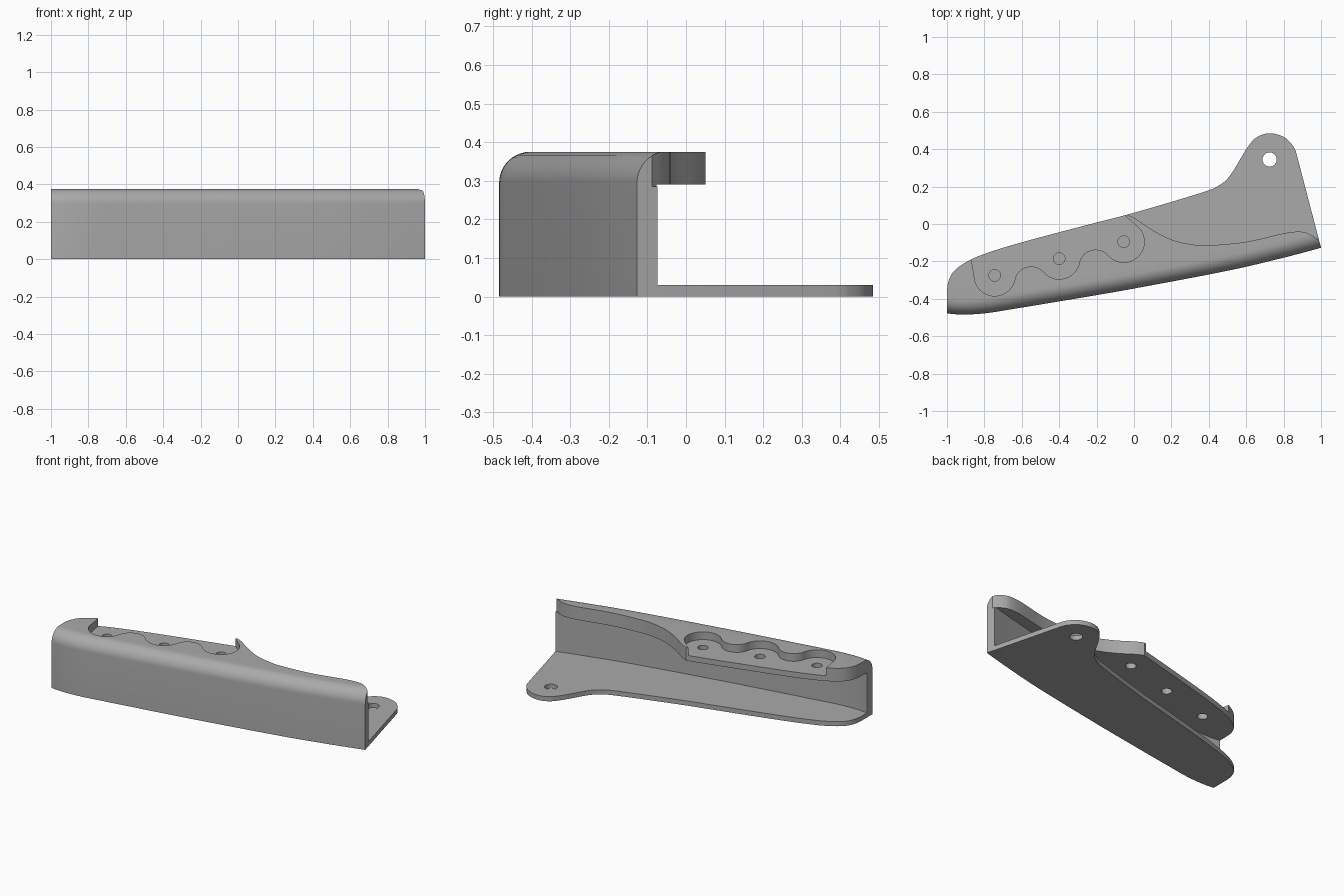
import bpy, bmesh, math
from mathutils import Vector

if "Cube" in bpy.data.objects:
    bpy.data.objects.remove(bpy.data.objects["Cube"])

TOP, FILLET, PLATE, WALL = 0.375, 0.08, 0.03, 0.055


def spline(pts, n=6):
    """Smooth curve through 2D points."""
    p = [Vector(q) for q in pts]
    p = [2 * p[0] - p[1]] + p + [2 * p[-1] - p[-2]]
    out = []
    for a, b, c, d in zip(p, p[1:], p[2:], p[3:]):
        for i in range(n):
            t = i / n
            out.append(0.5 * (2 * b + (c - a) * t + (2 * a - 5 * b + 4 * c - d) * t * t
                              + (3 * b - a - 3 * c + d) * t ** 3))
    return out + [p[-2]]


def arc(c, r, a0, a1, n=16):
    return [Vector((c[0] + r * math.cos(math.radians(a0 + (a1 - a0) * i / n)),
                    c[1] + r * math.sin(math.radians(a0 + (a1 - a0) * i / n))))
            for i in range(n + 1)]


def loft(name, layers):
    """Closed solid from stacked outlines given as (z, points)."""
    bm = bmesh.new()
    rings = [[bm.verts.new((p[0], p[1], z)) for p in pts] for z, pts in layers]
    bm.faces.new(rings[0])
    bm.faces.new(rings[-1])
    for lo, hi in zip(rings, rings[1:]):
        for i in range(len(lo)):
            j = (i + 1) % len(lo)
            bm.faces.new((lo[i], lo[j], hi[j], hi[i]))
    bmesh.ops.recalc_face_normals(bm, faces=bm.faces)
    me = bpy.data.meshes.new(name)
    bm.to_mesh(me)
    bm.free()
    ob = bpy.data.objects.new(name, me)
    bpy.context.collection.objects.link(ob)
    return ob


def cut(body, name, z0, z1, pts):
    tool = loft(name, [(z0, pts), (z1, pts)])
    mod = body.modifiers.new(name, 'BOOLEAN')
    mod.operation, mod.solver, mod.object = 'DIFFERENCE', 'EXACT', tool
    bpy.context.view_layer.objects.active = body
    bpy.ops.object.modifier_apply(modifier=name)
    bpy.data.objects.remove(tool)


# Plan outline: curved front wall line and rear edge with the mounting ear
front = spline([(-1, -0.478), (-0.92, -0.484), (-0.8, -0.478), (-0.65, -0.455), (-0.3, -0.397),
                (0, -0.345), (0.5, -0.25), (0.8, -0.18), (1, -0.127)])
rear = spline([(0.865, 0.39), (0.845, 0.425), (0.8, 0.466), (0.725, 0.485), (0.655, 0.463),
               (0.6, 0.4), (0.52, 0.268), (0.46, 0.21), (0.36, 0.167), (0, 0.06), (-0.25, -0.005),
               (-0.6, -0.098), (-0.8, -0.16), (-0.9, -0.205), (-0.965, -0.255),
               (-0.993, -0.31), (-1, -0.36)])

# Inward directions along the front line; the end points slide along the end cuts
inward = []
for i in range(len(front)):
    t = (front[min(i + 1, len(front) - 1)] - front[max(i - 1, 0)]).normalized()
    inward.append(Vector((-t.y, t.x)))
inward[0] = Vector((0, 1))
inward[-1] = (rear[0] - front[-1]).normalized()


def inset(d):
    return [p + n * d for p, n in zip(front, inward)]


# Solid body with rounded upper front edge
layers = [(0, front + rear)]
for k in range(11):
    a = math.pi / 2 * k / 10
    layers.append((TOP - FILLET + FILLET * math.sin(a), inset(FILLET * (1 - math.cos(a))) + rear))
bracket = loft("bracket", layers)

# Cavity between base plate and top flange, open at rear and both ends
inner = inset(WALL)
s, e = inner[0], inner[-1]
cut(bracket, "cavity", PLATE, 0.29,
    [Vector((-1.3, s.y))] + inner + [e + Vector((0.3, 0.08)), Vector((1.3, 0.8)), Vector((-1.3, 0.8))])

# Sweeping edge of the top flange
sweep = spline([(-0.04, 0.052), (0.01, 0.027), (0.1, -0.033), (0.2, -0.083), (0.3, -0.108),
                (0.4, -0.114), (0.6, -0.095), (0.8, -0.05), (0.89, -0.041), (0.94, -0.055),
                (0.985, -0.085), (1.03, -0.12)])
cut(bracket, "flange_sweep", 0.285, 0.6,
    [Vector((-0.1, 0.09))] + sweep + [Vector((1.3, -0.1)), Vector((1.3, 0.8)), Vector((-0.1, 0.8))])

# Scalloped recess in the flange
holes = [Vector((-0.745, -0.275)), Vector((-0.4, -0.185)), Vector((-0.055, -0.095))]
tilt = math.degrees(math.atan2(0.09, 0.345))
perp = Vector((0.09, -0.345)).normalized() * 0.09
m1, m2 = (holes[0] + holes[1]) / 2 + perp, (holes[1] + holes[2]) / 2 + perp
scallop = (arc(holes[0], 0.11, tilt + 165, tilt + 333.2)
           + arc(m1, 0.09, tilt + 153.2, tilt + 26.8)[1:-1]
           + arc(holes[1], 0.11, tilt + 206.8, tilt + 333.2)
           + arc(m2, 0.09, tilt + 153.2, tilt + 26.8)[1:-1]
           + arc(holes[2], 0.11, tilt + 206.8, tilt + 395, 24))
cut(bracket, "recess", 0.325, 0.6,
    [Vector((-0.885, -0.1))] + scallop
    + [Vector((-0.1, 0.09)), Vector((-0.1, 0.4)), Vector((-0.885, 0.4))])

# Screw holes in the flange and pivot hole in the ear
for i, c in enumerate(holes):
    cut(bracket, f"screw_hole_{i}", 0.2, 0.5, arc(c, 0.031, 0, 345, 23))
cut(bracket, "pivot_hole", -0.1, 0.1, arc((0.725, 0.345), 0.038, 0, 345, 23))

# Plain grey finish
grey = bpy.data.materials.new("grey")
grey.diffuse_color = (0.4, 0.4, 0.4, 1)
grey.use_nodes = True
grey.node_tree.nodes["Principled BSDF"].inputs["Base Color"].default_value = grey.diffuse_color
bracket.data.materials.clear()
bracket.data.materials.append(grey)
bpy.ops.object.select_all(action='DESELECT')
bracket.select_set(True)
bpy.context.view_layer.objects.active = bracket
bpy.ops.object.shade_smooth_by_angle(angle=math.radians(30))
